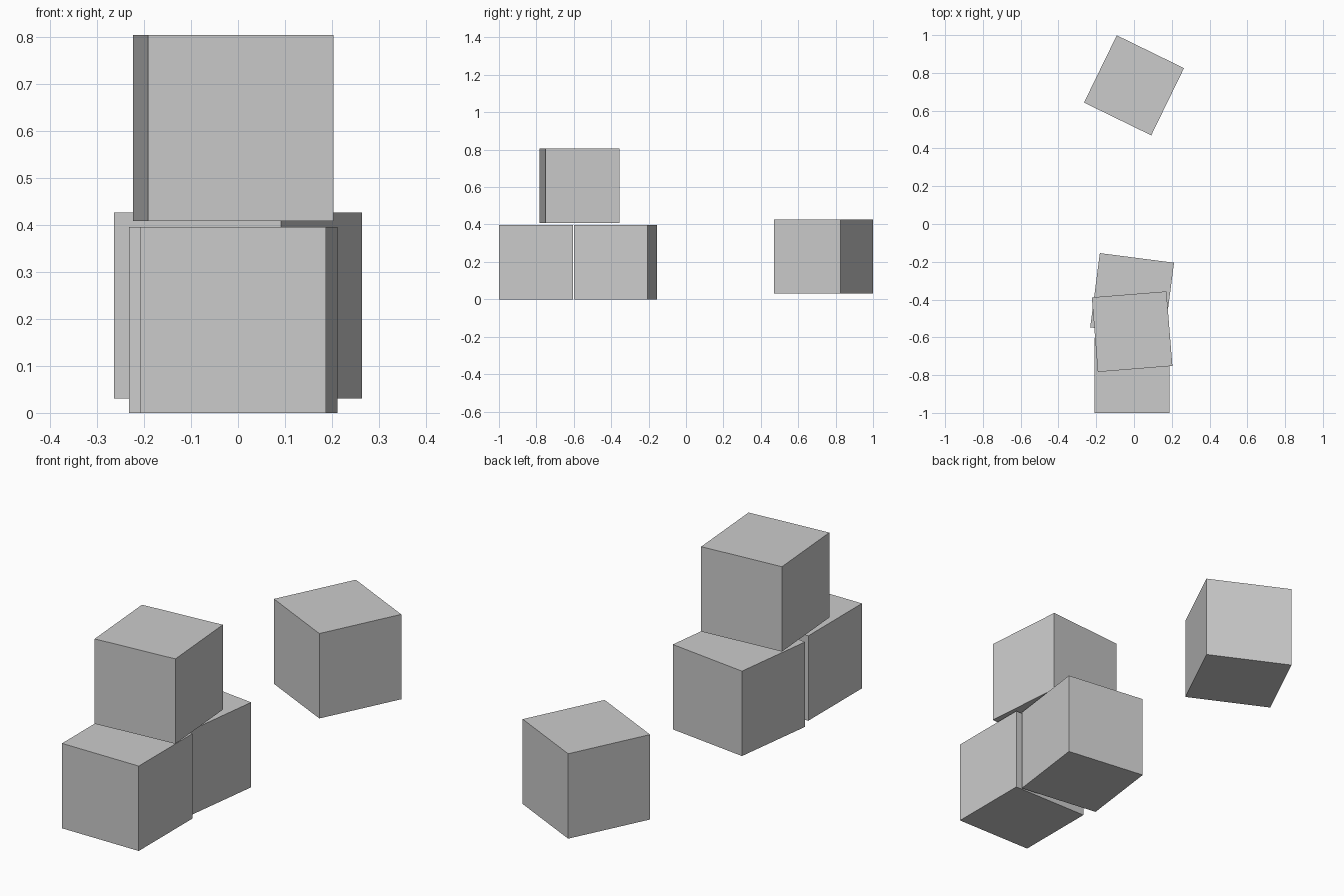
import bpy
from math import radians

default_cube = bpy.data.objects.get("Cube")
if default_cube:
    bpy.data.objects.remove(default_cube, do_unlink=True)

SIDE = 0.396

# Single plain grey finish
grey = bpy.data.materials.new("light_grey")
grey.use_nodes = True
colour = (0.6, 0.6, 0.6, 1)
grey.diffuse_color = colour
grey.node_tree.nodes["Principled BSDF"].inputs["Base Color"].default_value = colour


def add_block(name, x, y, base, turn):
    """Equal-sided block resting at height base, turned about z in degrees."""
    bpy.ops.mesh.primitive_cube_add(
        size=SIDE, location=(x, y, base + SIDE / 2), rotation=(0, 0, radians(turn)))
    block = bpy.context.object
    block.name = name
    block.data.materials.append(grey)


# Two blocks side by side, one stacked across them
add_block("front_block", -0.01, -0.802, 0, 0)
add_block("middle_block", -0.01, -0.376, 0, -7.4)
add_block("stacked_block", -0.01, -0.57, 0.409, 4.6)

# Loose block set apart, slightly raised
add_block("separate_block", 0, 0.734, 0.031, -26)
